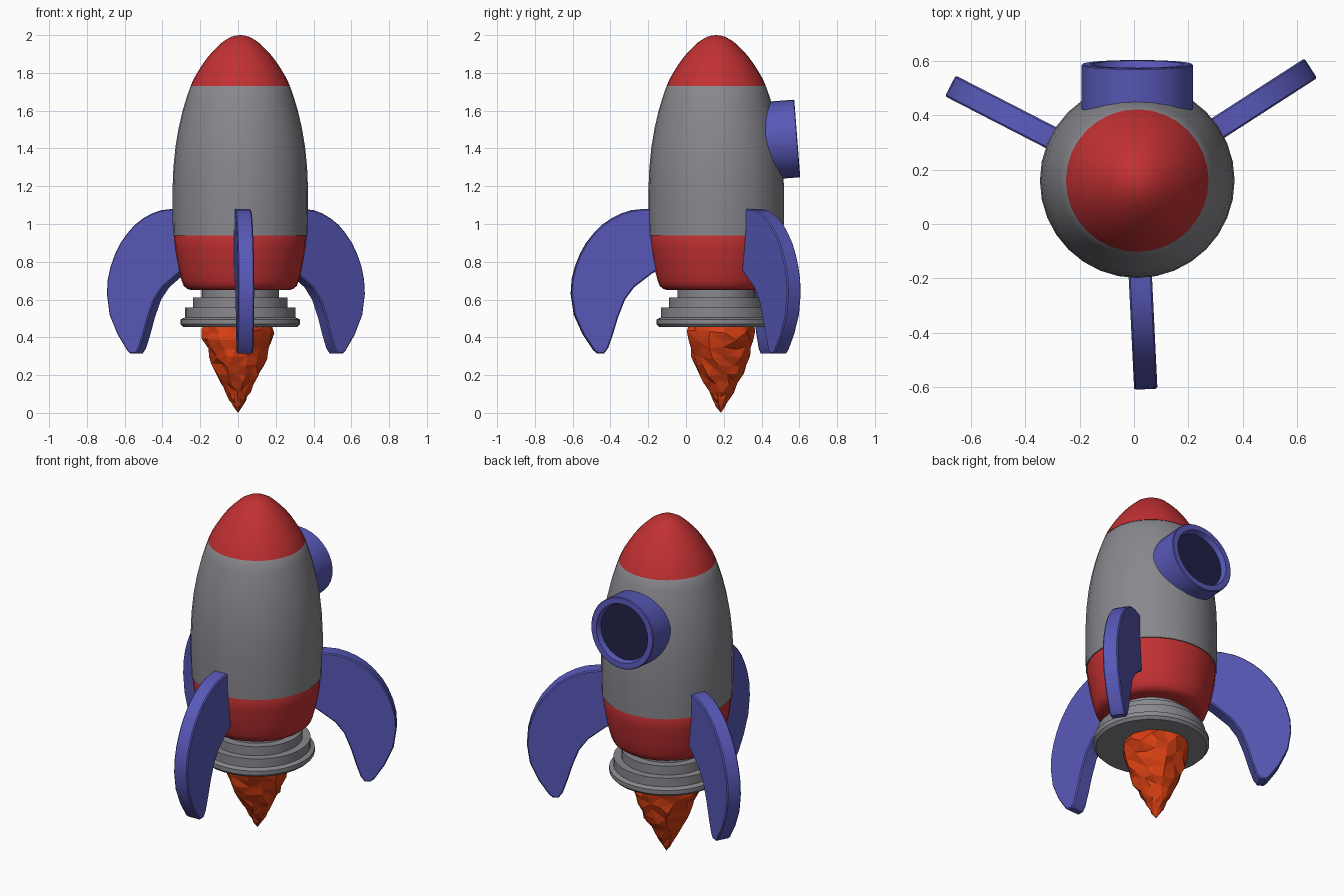
import bpy, bmesh, math, random
from mathutils import Vector, Matrix

if "Cube" in bpy.data.objects:
    bpy.data.objects.remove(bpy.data.objects["Cube"])

random.seed(4)
CX, CY = 0.012, 0.16          # rocket axis


def material(name, rgb):
    m = bpy.data.materials.new(name)
    m.diffuse_color = (*rgb, 1)
    m.use_nodes = True
    m.node_tree.nodes["Principled BSDF"].inputs["Base Color"].default_value = m.diffuse_color
    return m


GREY = material("hull grey", (0.25, 0.245, 0.27))
RED = material("red", (0.54, 0.03, 0.032))
BLUE = material("blue", (0.098, 0.098, 0.48))
NAVY = material("dark glass", (0.014, 0.014, 0.06))
ORANGE = material("flame orange", (0.68, 0.05, 0.006))


def finish(name, bm, mats, smooth=True, angle=35):
    bmesh.ops.remove_doubles(bm, verts=bm.verts, dist=1e-5)
    bmesh.ops.recalc_face_normals(bm, faces=bm.faces)
    me = bpy.data.meshes.new(name)
    bm.to_mesh(me)
    bm.free()
    ob = bpy.data.objects.new(name, me)
    bpy.context.collection.objects.link(ob)
    for m in mats:
        me.materials.append(m)
    if smooth:
        bpy.ops.object.select_all(action='DESELECT')
        ob.select_set(True)
        bpy.context.view_layer.objects.active = ob
        bpy.ops.object.shade_smooth_by_angle(angle=math.radians(angle))
    return ob


def lathe_mesh(profile, sides, jitter=0.0):
    """Closed surface of revolution about z; profile runs from axis to axis."""
    bm = bmesh.new()
    rings = []
    for r, z in profile:
        if r == 0:
            rings.append([bm.verts.new((0, 0, z))] * sides)
            continue
        ring = []
        for i in range(sides):
            a = 2 * math.pi * (i + random.uniform(-4, 4) * jitter) / sides
            k = r * (1 + random.uniform(-1, 1) * jitter)
            dz = random.uniform(-0.12, 0.12) * jitter
            ring.append(bm.verts.new((k * math.cos(a), k * math.sin(a), z + dz)))
        rings.append(ring)
    for lo, hi in zip(rings, rings[1:]):
        for i in range(sides):
            j = (i + 1) % sides
            vs = list(dict.fromkeys((lo[i], lo[j], hi[j], hi[i])))
            if len(vs) > 2:
                bm.faces.new(vs)
    return bm


def lathe(name, profile, mat, sides=32):
    ob = finish(name, lathe_mesh(profile, sides), [mat])
    ob.location = (CX, CY, 0)
    return ob


# Nose cone, hull and lower skirt
lathe("nose_cone", [(0, 1.73), (0.263, 1.73), (0.248, 1.765), (0.228, 1.80), (0.2, 1.845),
                    (0.167, 1.89), (0.13, 1.93), (0.09, 1.967), (0.05, 1.99), (0.025, 1.997),
                    (0, 2.0)], RED)
lathe("hull", [(0, 0.94), (0.356, 0.94), (0.359, 1.05), (0.359, 1.18), (0.354, 1.3),
               (0.343, 1.41), (0.326, 1.51), (0.305, 1.6), (0.284, 1.67), (0.265, 1.725),
               (0.26, 1.73), (0, 1.73)], GREY)
lathe("lower_skirt", [(0, 0.65), (0.258, 0.65), (0.28, 0.656), (0.299, 0.672), (0.31, 0.70),
                      (0.323, 0.75), (0.335, 0.81), (0.345, 0.87), (0.352, 0.935),
                      (0.35, 0.94), (0, 0.94)], RED)

# Stepped engine nozzle
lathe("engine_nozzle", [(0, 0.455), (0.302, 0.455), (0.316, 0.47), (0.316, 0.495), (0.293, 0.505),
                        (0.293, 0.557), (0.25, 0.557), (0.25, 0.61), (0.204, 0.61),
                        (0.204, 0.66), (0, 0.66)], GREY)

# Ragged flame
flame = lathe_mesh([(0, 0.48), (0.165, 0.48), (0.18, 0.43), (0.18, 0.385), (0.168, 0.34),
                    (0.15, 0.295), (0.135, 0.25), (0.117, 0.205), (0.092, 0.16),
                    (0.064, 0.115), (0.046, 0.075), (0.027, 0.04), (0, 0.0)], 15, 0.09)
bmesh.ops.triangulate(flame, faces=flame.faces)
ob = finish("flame", flame, [ORANGE], smooth=False)
ob.location = (0, 0.185, 0)

# Three curved fins: (radius, height) outline, extruded
FIN = [(0.30, 1.08), (0.38, 1.08), (0.446, 1.073), (0.50, 1.056), (0.552, 1.03), (0.603, 0.995),
       (0.647, 0.95), (0.687, 0.90), (0.72, 0.84), (0.746, 0.775), (0.763, 0.707),
       (0.768, 0.63), (0.752, 0.52), (0.705, 0.416), (0.647, 0.33), (0.628, 0.314),
       (0.594, 0.314), (0.573, 0.342), (0.547, 0.416), (0.52, 0.506), (0.483, 0.60),
       (0.435, 0.665), (0.34, 0.738), (0.30, 0.76)]
for name, deg in (("front_fin", -87.2), ("right_fin", 32.8), ("left_fin", 152.8)):
    bm = bmesh.new()
    face = bm.faces.new([bm.verts.new((r, -0.043, z)) for r, z in FIN])
    ext = bmesh.ops.extrude_face_region(bm, geom=[face])
    bmesh.ops.translate(bm, vec=(0, 0.086, 0),
                        verts=[v for v in ext["geom"] if isinstance(v, bmesh.types.BMVert)])
    rim = [e for e in bm.edges if abs(e.verts[0].co.y - e.verts[1].co.y) < 1e-6]
    bmesh.ops.bevel(bm, geom=rim, offset=0.006, segments=1, affect='EDGES')
    ob = finish(name, bm, [BLUE], angle=30)
    ob.location = (0.006, 0.158, 0)
    ob.rotation_euler.z = math.radians(deg)

# Porthole: tilted tube with a recessed dark pane (local z points outwards)
bm = lathe_mesh([(0, -0.26), (0.206, -0.26), (0.206, -0.004), (0.202, 0), (0.17, 0),
                 (0.16, -0.03), (0, -0.03)], 32)
for f in bm.faces:
    c = f.calc_center_median()
    if c.z > -0.031 and c.xy.length < 0.15:
        f.material_index = 1
ob = finish("porthole", bm, [BLUE, NAVY])
ob.location = (0.012, 0.589, 1.453)
ob.rotation_euler.x = math.radians(-90 + 4.4)
